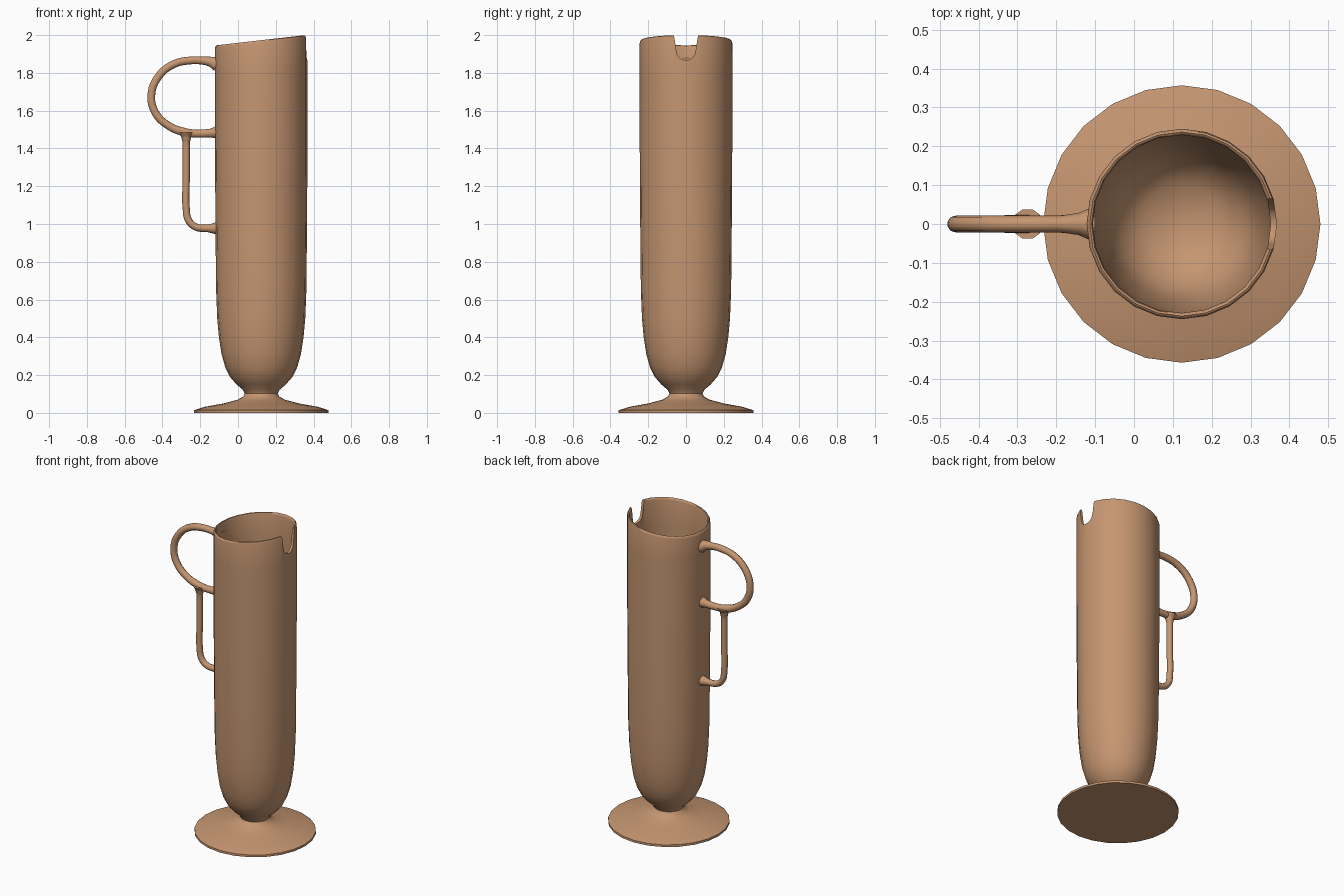
import bpy, bmesh, math
from mathutils import Matrix, Vector

cube = bpy.data.objects.get("Cube")
if cube:
    bpy.data.objects.remove(cube)

CX = 0.123          # axis of the cup
SIDES = 24

clay = bpy.data.materials.new("tan clay")
clay.use_nodes = True
colour = (0.56, 0.305, 0.165, 1)
clay.diffuse_color = colour
clay.node_tree.nodes["Principled BSDF"].inputs["Base Color"].default_value = colour


def add(name, data):
    ob = bpy.data.objects.new(name, data)
    bpy.context.collection.objects.link(ob)
    data.materials.append(clay)
    return ob


def select(ob):
    bpy.ops.object.select_all(action='DESELECT')
    ob.select_set(True)
    bpy.context.view_layer.objects.active = ob


def smooth(ob, degrees=45):
    select(ob)
    bpy.ops.object.shade_smooth_by_angle(angle=math.radians(degrees))


def mesh_object(name, bm):
    bmesh.ops.recalc_face_normals(bm, faces=bm.faces)
    me = bpy.data.meshes.new(name)
    bm.to_mesh(me)
    bm.free()
    return add(name, me)


def lathe(name, profile):
    bm = bmesh.new()
    vs = [bm.verts.new((r, 0, z)) for r, z in profile]
    es = [bm.edges.new(pair) for pair in zip(vs, vs[1:])]
    bmesh.ops.spin(bm, geom=vs + es, cent=(0, 0, 0), axis=(0, 0, 1),
                   angle=math.tau, steps=SIDES)
    bmesh.ops.remove_doubles(bm, verts=bm.verts, dist=0.0005)
    bmesh.ops.transform(bm, matrix=Matrix.Translation((CX, 0, 0)), verts=bm.verts)
    # slanted rim, rising towards the spout
    for v in bm.verts:
        if v.co.z > 1.91:
            v.co.z += 0.115 * (v.co.x + 0.122)
    return mesh_object(name, bm)


# Foot, stem, outer wall, rounded rim and bowl interior in one profile
foot = [(0, 0), (0.357, 0), (0.357, 0.014), (0.30, 0.032), (0.20, 0.05),
        (0.125, 0.07), (0.095, 0.087), (0.087, 0.102)]
outer = [(0.097, 0.122), (0.13, 0.15), (0.165, 0.19), (0.19, 0.24),
         (0.21, 0.31), (0.224, 0.4), (0.233, 0.5), (0.239, 0.65),
         (0.242, 0.95), (0.245, 1.4), (0.245, 1.8)]
rim = [(0.245, 1.93), (0.242, 1.942), (0.237, 1.945), (0.232, 1.942), (0.229, 1.93)]
inner = [(0.229, 1.8), (0.229, 1.4), (0.226, 0.95), (0.218, 0.5),
         (0.194, 0.31), (0.16, 0.21), (0.10, 0.16), (0, 0.14)]
cup = lathe("cup_body", foot + outer + rim + inner)

# U-shaped spout notch with flared lips
half = [(0.09, 2.1), (0.075, 2.02), (0.064, 1.995), (0.059, 1.97), (0.053, 1.925)]
arc = [(0.05 * math.cos(a), 1.915 - 0.047 * math.sin(a))
       for a in [math.pi * i / 12 for i in range(13)]]
outline = half + arc + [(-y, z) for y, z in reversed(half)]
bm = bmesh.new()
face = bm.faces.new([bm.verts.new((0.25, y, z)) for y, z in outline])
ext = bmesh.ops.extrude_face_region(bm, geom=[face])
bmesh.ops.translate(bm, vec=Vector((0.25, 0, 0)),
                    verts=[g for g in ext["geom"] if isinstance(g, bmesh.types.BMVert)])
cutter = mesh_object("spout_cutter", bm)
cutter.hide_render = True

cut = cup.modifiers.new("spout_notch", 'BOOLEAN')
cut.operation = 'DIFFERENCE'
cut.solver = 'EXACT'
cut.object = cutter
select(cup)
bpy.ops.object.modifier_apply(modifier=cut.name)
bpy.data.objects.remove(cutter)
smooth(cup)


def tube(name, points, depth):
    """Round bar through (x, z, radius factor) points in the y = 0 plane."""
    cu = bpy.data.curves.new(name, 'CURVE')
    cu.dimensions = '3D'
    cu.bevel_depth = depth
    cu.bevel_resolution = 3
    cu.resolution_u = 6
    cu.use_fill_caps = True
    sp = cu.splines.new('BEZIER')
    sp.bezier_points.add(len(points) - 1)
    for p, (x, z, r) in zip(sp.bezier_points, points):
        p.co = (x, 0, z)
        p.radius = r
        p.handle_left_type = p.handle_right_type = 'AUTO'
    ob = add(name, cu)
    select(ob)
    bpy.ops.object.convert(target='MESH')
    smooth(bpy.context.view_layer.objects.active, 50)


# Finger ring, flaring where it meets the wall
tube("handle_ring", [
    (-0.113, 1.848, 1.9), (-0.145, 1.859, 1.3), (-0.19, 1.865, 1), (-0.25, 1.866, 1),
    (-0.34, 1.846, 1), (-0.42, 1.782, 1), (-0.459, 1.68, 1), (-0.435, 1.585, 1),
    (-0.37, 1.522, 1), (-0.29, 1.488, 1.1), (-0.22, 1.479, 1), (-0.15, 1.481, 1.1),
    (-0.113, 1.485, 1.6)], 0.0215)

# Lower grip bar, dropping from the ring and curving into the wall
tube("handle_grip", [
    (-0.274, 1.485, 2.1), (-0.274, 1.462, 1.4), (-0.274, 1.43, 1), (-0.274, 1.25, 1),
    (-0.274, 1.08, 1), (-0.262, 1.02, 1), (-0.225, 0.985, 1), (-0.16, 0.977, 1.05),
    (-0.113, 0.977, 1.7)], 0.019)
